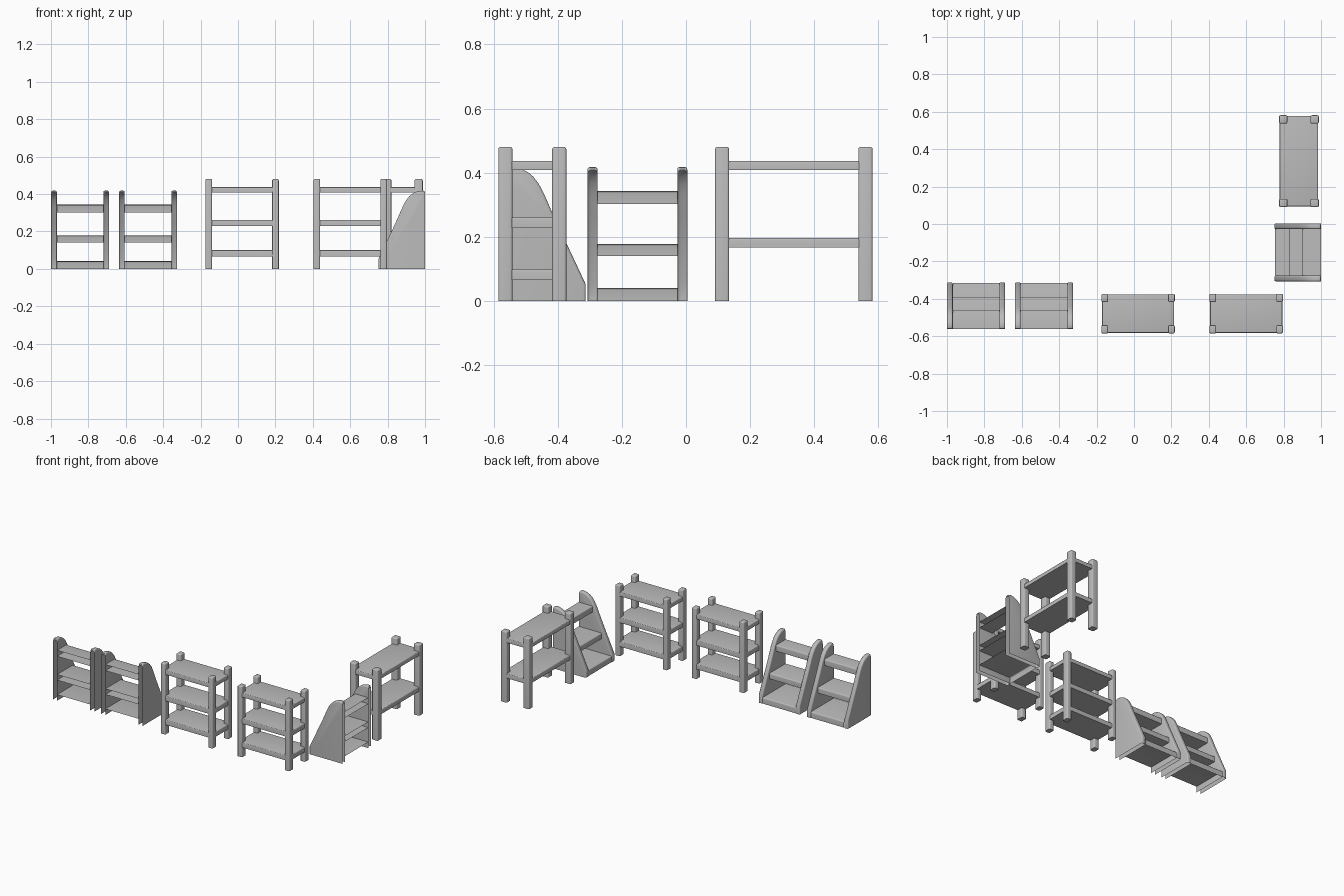
import bpy
import bmesh
import math
from mathutils import Matrix, Vector

cube = bpy.data.objects.get("Cube")
if cube:
    bpy.data.objects.remove(cube, do_unlink=True)

grey = bpy.data.materials.new("plain grey")
grey.use_nodes = True
COLOUR = (0.5, 0.5, 0.5, 1)
grey.diffuse_color = COLOUR
grey.node_tree.nodes["Principled BSDF"].inputs["Base Color"].default_value = COLOUR


def finish(bm, name, place):
    """Turn a bmesh into a placed, smoothly shaded object."""
    bmesh.ops.recalc_face_normals(bm, faces=bm.faces)
    mesh = bpy.data.meshes.new(name)
    bm.to_mesh(mesh)
    bm.free()
    mesh.materials.append(grey)
    obj = bpy.data.objects.new(name, mesh)
    bpy.context.collection.objects.link(obj)
    obj.matrix_world = place
    bpy.ops.object.select_all(action="DESELECT")
    obj.select_set(True)
    bpy.context.view_layer.objects.active = obj
    bpy.ops.object.shade_smooth_by_angle(angle=math.radians(40))


def box(name, low, high, place, bevel, rounded, removed=None):
    """Box between two corners; rules pick the rounded edges and open sides."""
    low, high = Vector(low), Vector(high)
    bm = bmesh.new()
    bmesh.ops.create_cube(bm, size=1)
    if removed:
        bm.normal_update()
        open_sides = [f for f in bm.faces if removed(f.normal)]
        bmesh.ops.delete(bm, geom=open_sides, context="FACES")
    edges = [e for e in bm.edges
             if rounded((e.verts[0].co + e.verts[1].co) / 2)]
    bmesh.ops.scale(bm, vec=high - low, verts=bm.verts)
    bmesh.ops.translate(bm, vec=(low + high) / 2, verts=bm.verts)
    bmesh.ops.bevel(bm, geom=edges, offset=bevel, segments=3,
                    profile=0.5, affect="EDGES")
    finish(bm, name, place)


def rack(name, x, y, turn, length, shelves):
    """Four corner posts carrying flat shelves."""
    place = Matrix.Translation((x, y, 0)) @ Matrix.Rotation(turn, 4, "Z")
    hx, hy = length / 2, 0.106
    px, py = length * 0.09, 0.044
    for sx, side in ((-1, "right"), (1, "left")):
        for sy, end in ((-1, "front"), (1, "back")):
            cx, cy = sx * (hx - px / 2), sy * (hy - py / 2)
            box(f"{name}_{end}_{side}_post",
                (cx - px / 2, cy - py / 2, 0),
                (cx + px / 2, cy + py / 2, 0.48), place, 0.007,
                lambda mid: mid.z > -0.1)
    inset = 0.003
    for i, (z0, z1) in enumerate(shelves):
        box(f"{name}_shelf_{i + 1}", (inset - hx, inset - hy, z0),
            (hx - inset, hy - inset, z1), place, 0.007,
            lambda mid: mid.z > 0.1)


# Side panel outline: distance from the back edge, height
PANEL = [(0, 0), (0, 0.408), (0.003, 0.415), (0.01, 0.418), (0.03, 0.417),
         (0.05, 0.411), (0.068, 0.402), (0.085, 0.388), (0.102, 0.366),
         (0.118, 0.336), (0.133, 0.302), (0.148, 0.267), (0.249, 0.052),
         (0.249, 0)]
DEPTH, WIDTH, THICK = 0.249, 0.311, 0.031


def side_panel(name, x0, place):
    """Thin shell, open at the back and underneath, with a rounded rim."""
    bm = bmesh.new()
    cap = bm.faces.new([bm.verts.new((x0, d - DEPTH / 2, z)) for d, z in PANEL])
    out = bmesh.ops.extrude_face_region(bm, geom=[cap], use_keep_orig=True)
    moved = [v for v in out["geom"] if isinstance(v, bmesh.types.BMVert)]
    bmesh.ops.translate(bm, vec=(THICK, 0, 0), verts=moved)
    bmesh.ops.recalc_face_normals(bm, faces=bm.faces)
    hidden = [f for f in bm.faces if f.normal.y < -0.99 or f.normal.z < -0.99]
    bmesh.ops.delete(bm, geom=hidden, context="FACES")
    rim = [e for e in bm.edges if not e.is_boundary
           and abs(e.verts[0].co.x - e.verts[1].co.x) < 0.001]
    bmesh.ops.bevel(bm, geom=rim, offset=0.008, segments=3, profile=0.5,
                    affect="EDGES", clamp_overlap=True)
    finish(bm, name, place)


def sloped_bookcase(name, x, y, turn):
    """Two sloping sides with three shelves that get deeper downwards."""
    place = Matrix.Translation((x, y, 0)) @ Matrix.Rotation(turn, 4, "Z")
    half = WIDTH / 2
    side_panel(f"{name}_right_panel", -half, place)
    side_panel(f"{name}_left_panel", half - THICK, place)
    inner = half - THICK
    for level, z0, z1, depth in (("top", 0.302, 0.343, 0.103),
                                 ("middle", 0.14, 0.178, 0.172),
                                 ("bottom", 0, 0.041, 0.246)):
        # Shelves are shells: open at the back and ends, and on the ground
        box(f"{name}_{level}_shelf", (-inner, -DEPTH / 2, z0),
            (inner, depth - DEPTH / 2, z1), place, 0.007,
            lambda mid: mid.z > 0.1 and mid.y > 0.1,
            lambda n: abs(n.x) > 0.9 or n.y < -0.9 or (z0 == 0 and n.z < -0.9))


# Two three-shelf racks and one longer two-shelf table
THREE = [(0.066, 0.1), (0.228, 0.262), (0.408, 0.437)]
TWO = [(0.166, 0.197), (0.408, 0.437)]
rack("middle_rack", 0.022, -0.479, 0, 0.392, THREE)
rack("left_rack", 0.6, -0.479, 0, 0.392, THREE)
rack("table", 0.882, 0.336, math.pi / 2, 0.491, TWO)

# Three sloped bookcases
sloped_bookcase("outer_bookcase", -0.8445, -0.437, 0)
sloped_bookcase("inner_bookcase", -0.481, -0.437, 0)
sloped_bookcase("corner_bookcase", 0.8755, -0.1515, math.pi / 2)
